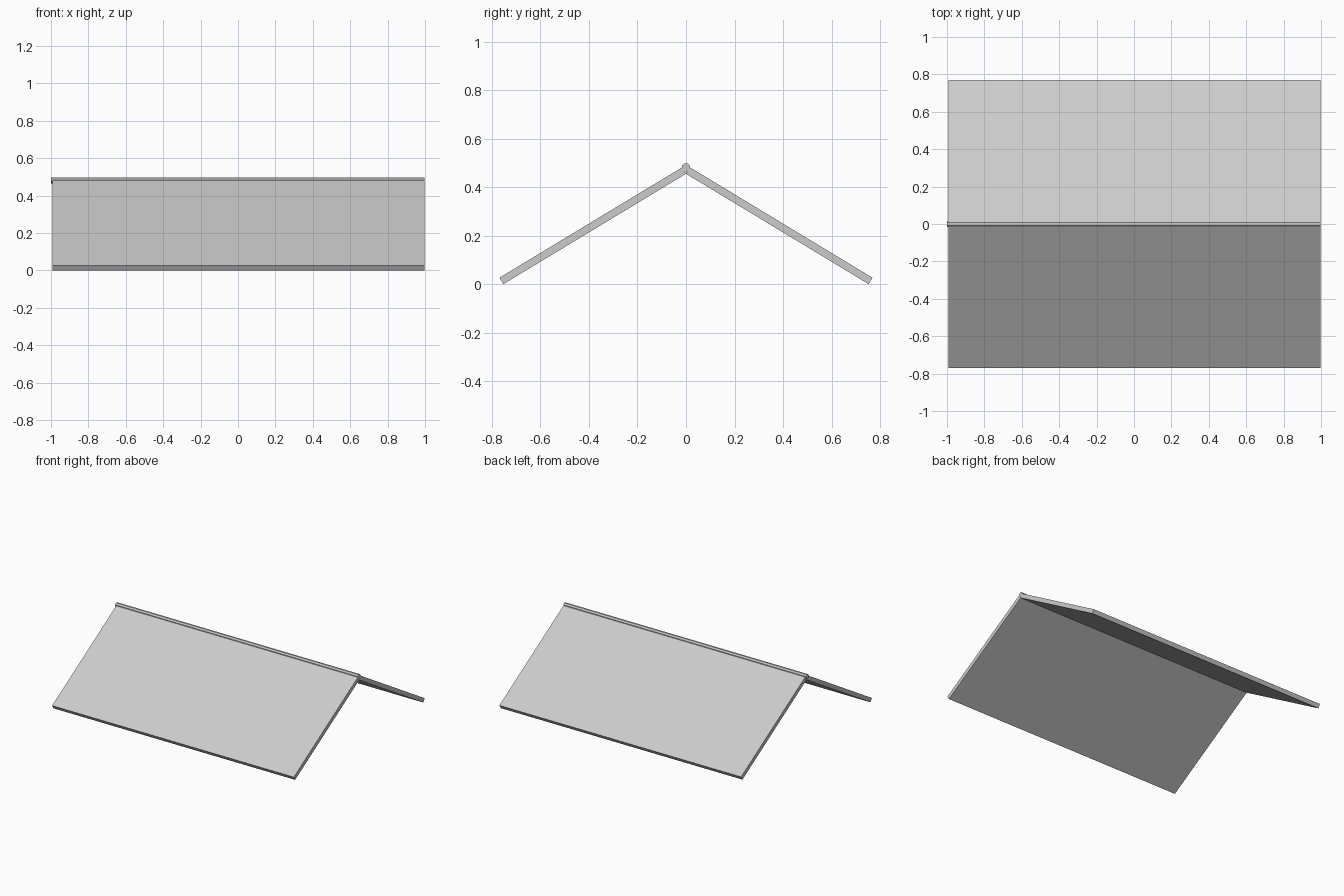
import bpy
from math import atan2, pi
from mathutils import Matrix, Vector

if "Cube" in bpy.data.objects:
    bpy.data.objects.remove(bpy.data.objects["Cube"])

# Roof slope: bottom inner corner at the eave, top inner corner at the ridge
EAVE, RIDGE = Vector((0.753, 0.0)), Vector((0.0, 0.455))
THICK = 0.031
run = RIDGE - EAVE
normal = Vector((run.y, -run.x)).normalized() * THICK
mid = (EAVE + RIDGE + normal) / 2
pitch = atan2(RIDGE.y, EAVE.x)


def roof_panel(name, side):
    bpy.ops.mesh.primitive_cube_add(size=1)
    panel = bpy.context.object
    panel.name = name
    panel.data.transform(
        Matrix.Translation((0.003, side * mid.x, mid.y))
        @ Matrix.Rotation(-side * pitch, 4, 'X')
        @ Matrix.Diagonal((1.99, run.length, THICK, 1)))


# Two sloping panels meeting along their inner top edges
roof_panel("front_roof_panel", -1)
roof_panel("back_roof_panel", 1)

# Ridge pole lying in the gap between the panels
bpy.ops.mesh.primitive_cylinder_add(vertices=8, radius=0.0175, depth=1.998)
pole = bpy.context.object
pole.name = "ridge_pole"
pole.data.transform(Matrix.Translation((-0.001, 0, 0.481))
                    @ Matrix.Rotation(pi / 2, 4, 'Y')
                    @ Matrix.Rotation(pi / 8, 4, 'Z'))
